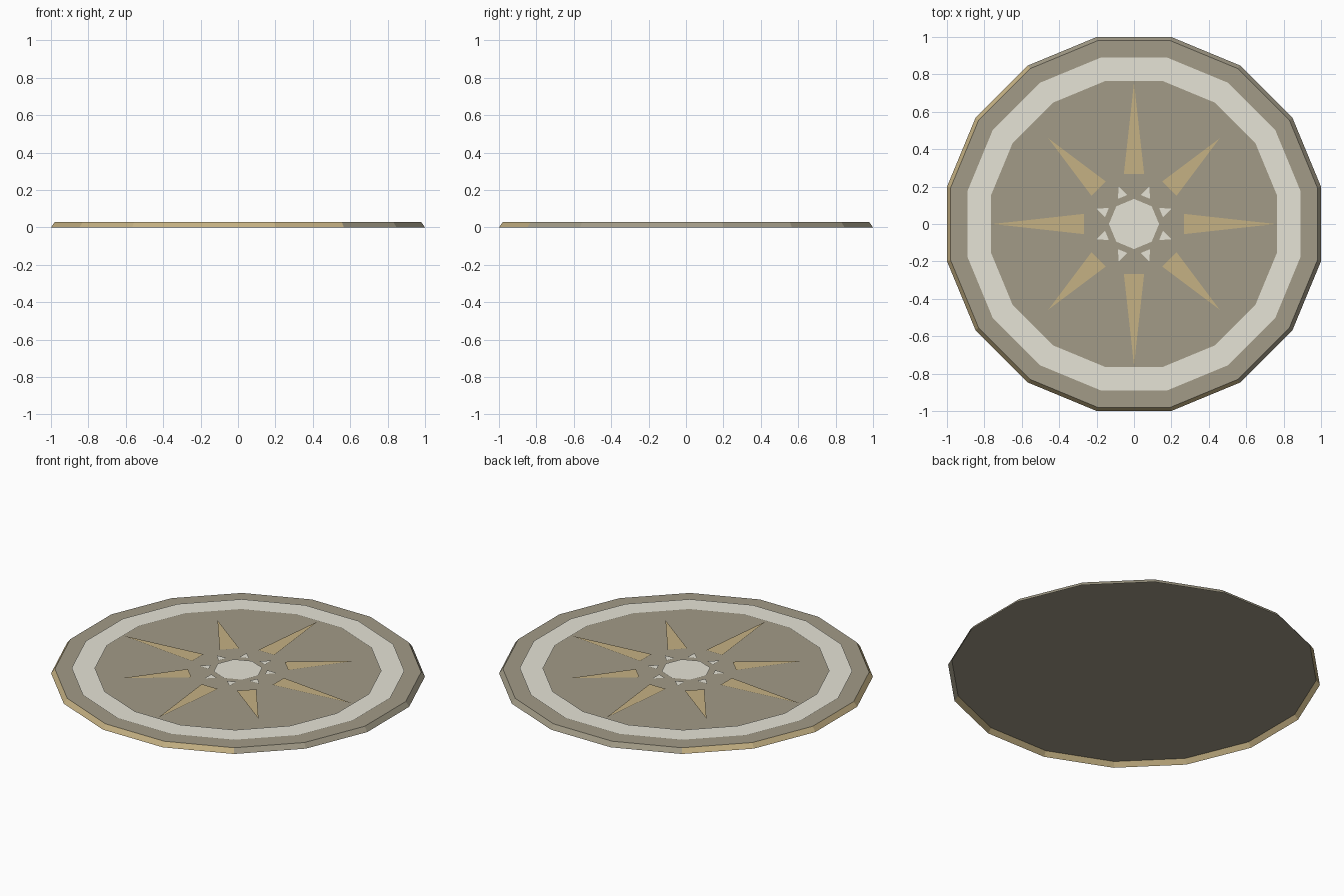
import bpy
import bmesh
from math import cos, sin, pi, radians
from mathutils import Vector

if "Cube" in bpy.data.objects:
    bpy.data.objects.remove(bpy.data.objects["Cube"], do_unlink=True)

SIDES = 16
TOP = 0.028
INLAY = 0.033


def material(name, rgb):
    """Flat material from an sRGB colour in 0-255."""
    linear = [((c / 255 + 0.055) / 1.055) ** 2.4 for c in rgb] + [1.0]
    mat = bpy.data.materials.new(name)
    mat.use_nodes = True
    mat.diffuse_color = linear
    bsdf = next(n for n in mat.node_tree.nodes if n.type == "BSDF_PRINCIPLED")
    bsdf.inputs["Base Color"].default_value = linear
    return mat


stone = material("brown stone", (162, 155, 135))
pale = material("pale stone", (230, 227, 214))
gold = material("dull gold", (197, 177, 131))


def finish(name, bm, mats):
    mesh = bpy.data.meshes.new(name)
    bm.to_mesh(mesh)
    bm.free()
    for mat in mats:
        mesh.materials.append(mat)
    obj = bpy.data.objects.new(name, mesh)
    bpy.context.collection.objects.link(obj)


def ring(bm, apothem, z):
    """Ring of vertices with flat sides facing the axes."""
    r = apothem / cos(pi / SIDES)
    return [bm.verts.new((r * cos((i + 0.5) * 2 * pi / SIDES),
                          r * sin((i + 0.5) * 2 * pi / SIDES), z))
            for i in range(SIDES)]


def bridge(bm, outer, inner):
    """Band of quads between two rings."""
    return [bm.faces.new((outer[i], outer[(i + 1) % SIDES],
                          inner[(i + 1) % SIDES], inner[i]))
            for i in range(SIDES)]


# Disc: open underneath, bevelled rim that is gold on one half
bm = bmesh.new()
rim, top = ring(bm, 1.0, 0), ring(bm, 0.98, TOP)
gold_side = Vector((cos(radians(213.75)), sin(radians(213.75)), 0))
for face in bridge(bm, rim, top):
    if face.calc_center_median().dot(gold_side) > 0:
        face.material_index = 1
bm.faces.new(top)
finish("disc", bm, [stone, gold])

# Pale band
bm = bmesh.new()
bridge(bm, ring(bm, 0.89, INLAY), ring(bm, 0.765, INLAY))
finish("pale_band", bm, [pale])


def add_inlay(bm, points):
    """Flat inlay lying over the top of the disc."""
    bm.faces.new([bm.verts.new((x, y, INLAY)) for x, y in points])


def spike(bm, angle, base, tip, half_width):
    """Triangle pointing outward at the given angle."""
    c, s = cos(angle), sin(angle)
    outline = ((base, -half_width), (tip, 0), (base, half_width))
    add_inlay(bm, [(x * c - y * s, x * s + y * c) for x, y in outline])


# Long and short rays alternate around the centre
bm = bmesh.new()
for k in range(8):
    spike(bm, k * pi / 4, 0.268, 0.645 if k % 2 else 0.757, 0.054)
finish("gold_rays", bm, [gold])

# Small points between the rays
bm = bmesh.new()
for k in range(8):
    spike(bm, (k + 0.5) * pi / 4, 0.157, 0.217, 0.027)
finish("small_points", bm, [pale])

# Centre octagon
bm = bmesh.new()
add_inlay(bm, [(0.134 * cos(k * pi / 4), 0.134 * sin(k * pi / 4))
               for k in range(8)])
finish("centre_octagon", bm, [pale])
